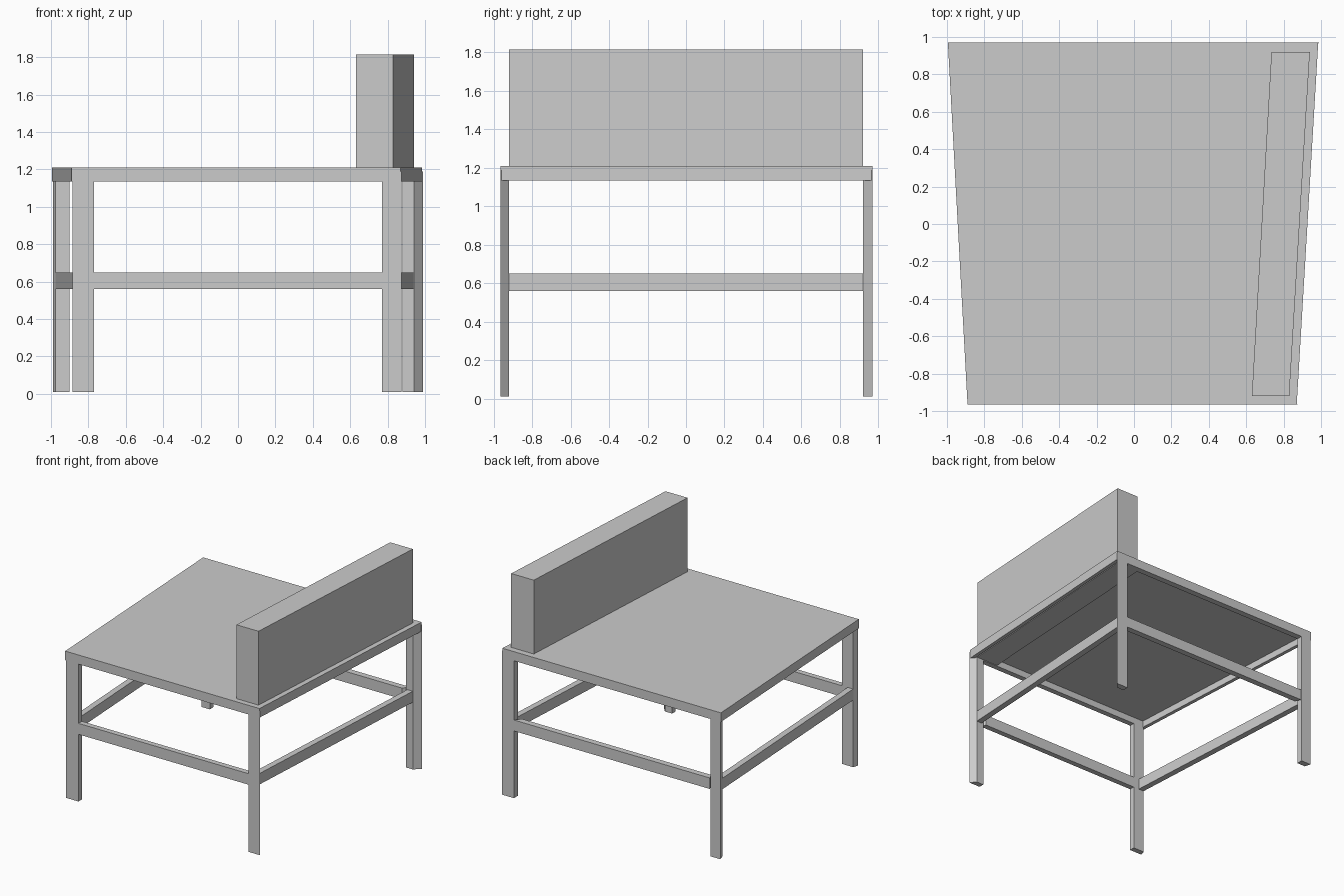
import bpy

if "Cube" in bpy.data.objects:
    bpy.data.objects.remove(bpy.data.objects["Cube"])


def prism(name, outline, z0, z1):
    """Vertical prism over a four-point plan outline (counter-clockwise)."""
    n = len(outline)
    verts = [(x, y, z) for z in (z0, z1) for x, y in outline]
    faces = [tuple(reversed(range(n))), tuple(range(n, 2 * n))]
    faces += [(i, (i + 1) % n, n + (i + 1) % n, n + i) for i in range(n)]
    mesh = bpy.data.meshes.new(name)
    mesh.from_pydata(verts, [], faces)
    obj = bpy.data.objects.new(name, mesh)
    bpy.context.collection.objects.link(obj)
    return obj


# Plan of the seat, wider at the back
FRONT, BACK = -0.965, 0.97
seat_plan = [(-0.89, FRONT), (0.87, FRONT), (0.985, BACK), (-0.995, BACK)]
prism("seat", seat_plan, 1.19, 1.21)

# Legs, with outer sides cut at an angle
legs = {
    "front_left_leg": [(-0.885, FRONT), (-0.77, FRONT), (-0.77, -0.92), (-0.87, -0.92)],
    "front_right_leg": [(0.77, FRONT), (0.875, FRONT), (0.835, -0.92), (0.77, -0.92)],
    "back_right_leg": [(0.88, 0.92), (0.94, 0.92), (0.99, BACK), (0.88, BACK)],
    "back_left_leg": [(-0.975, 0.92), (-0.90, 0.92), (-0.90, BACK), (-0.99, BACK)],
}
for name, plan in legs.items():
    prism(name, plan, 0.01, 1.19)

# Apron under the seat and lower stretchers, front and back
for part, z0, z1, trim in (("apron", 1.135, 1.19, 0.0), ("stretcher", 0.56, 0.65, 0.1)):
    prism("front_" + part, [(-0.89 + trim, FRONT), (0.87 - trim, FRONT),
                            (0.84 - trim, -0.92), (-0.87 + trim, -0.92)], z0, z1)
    prism("back_" + part, [(-0.975 + trim, 0.92), (0.94 - trim, 0.92),
                           (0.985 - trim, BACK), (-0.995 + trim, BACK)], z0, z1)

# Side aprons follow the seat edge
prism("right_apron", [(0.84, FRONT), (0.87, FRONT), (0.985, BACK), (0.955, BACK)], 1.135, 1.19)
prism("left_apron", [(-0.89, FRONT), (-0.86, FRONT), (-0.965, BACK), (-0.995, BACK)], 1.135, 1.19)

# Side stretchers run between the legs
prism("right_stretcher", [(0.785, -0.93), (0.835, -0.93), (0.94, 0.93), (0.89, 0.93)], 0.56, 0.65)
prism("left_stretcher", [(-0.87, -0.93), (-0.82, -0.93), (-0.925, 0.93), (-0.975, 0.93)], 0.56, 0.65)

# Backrest along the right side, let through the seat
prism("backrest", [(0.63, -0.92), (0.83, -0.92), (0.94, 0.92), (0.735, 0.92)], 1.14, 1.815)
